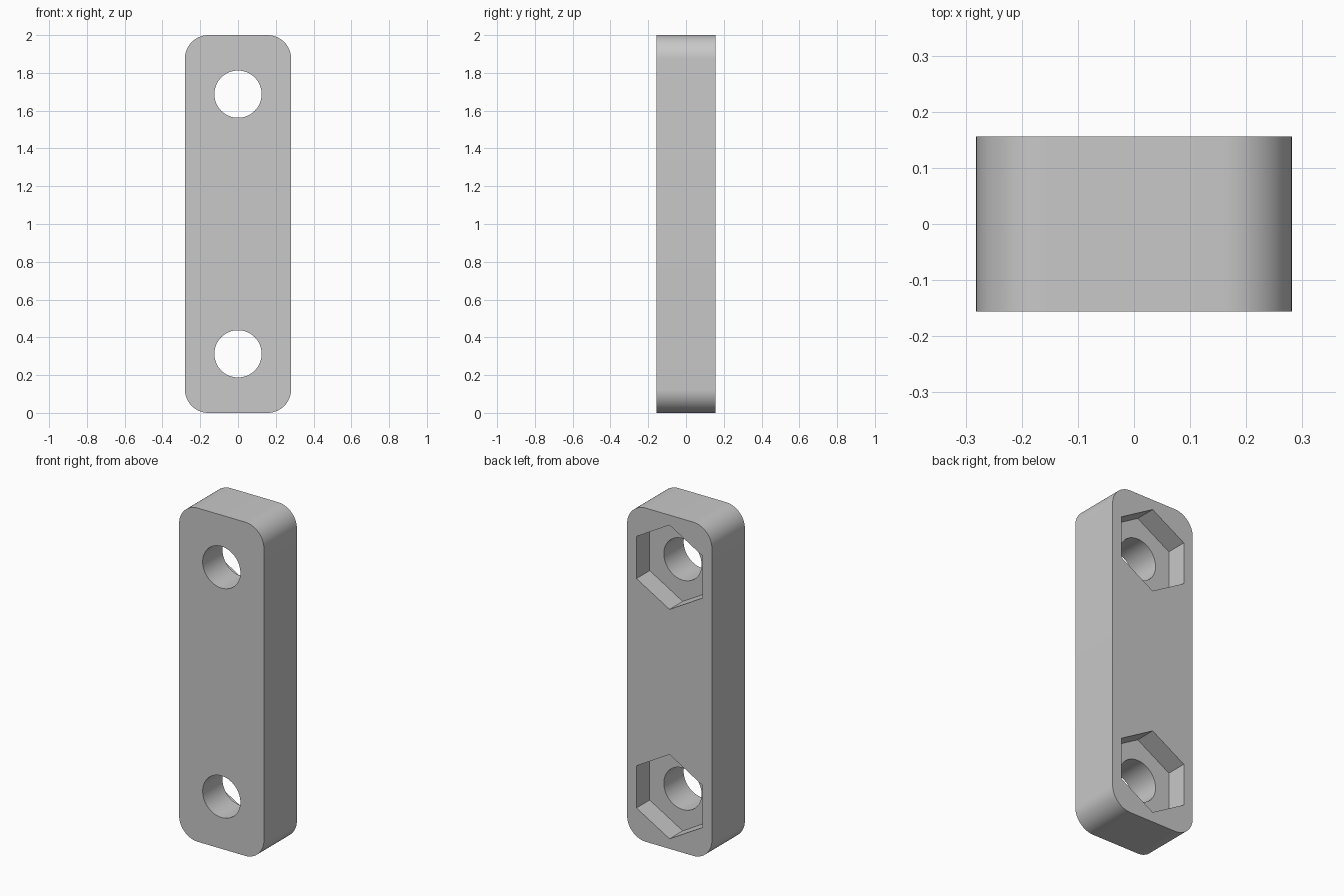
import bpy, bmesh
from math import pi, radians
from mathutils import Matrix

WIDTH, DEPTH, HEIGHT = 0.5625, 0.3125, 2.0
CORNER = 0.125
HOLE_R = 0.125
NUT_R = 0.4375 / 3 ** 0.5      # corner radius of the hexagon
NUT_DEPTH = 0.125
HOLE_HEIGHTS = (0.3125, 1.6875)

old = bpy.data.objects.get("Cube")
if old:
    bpy.data.objects.remove(old, do_unlink=True)

grey = bpy.data.materials.new("light_grey")
grey.use_nodes = True
colour = (0.58, 0.58, 0.58, 1)
grey.diffuse_color = colour
grey.node_tree.nodes["Principled BSDF"].inputs["Base Color"].default_value = colour


def finish(name, bm):
    mesh = bpy.data.meshes.new(name)
    bm.to_mesh(mesh)
    bm.free()
    mesh.materials.append(grey)
    obj = bpy.data.objects.new(name, mesh)
    bpy.context.collection.objects.link(obj)
    return obj


def cutter(name, sides, radius, length, y, z):
    """Prism along y with a corner pointing up."""
    bm = bmesh.new()
    place = (Matrix.Translation((0, y, z)) @ Matrix.Rotation(pi / 2, 4, "X"))
    bmesh.ops.create_cone(bm, cap_ends=True, segments=sides, radius1=radius,
                          radius2=radius, depth=length, matrix=place)
    obj = finish(name, bm)
    obj.hide_render = True
    return obj


# Plate with rounded corners
bm = bmesh.new()
size = Matrix.Diagonal((WIDTH, DEPTH, HEIGHT, 1))
bmesh.ops.create_cube(bm, size=1, matrix=Matrix.Translation((0, 0, HEIGHT / 2)) @ size)
edges = [e for e in bm.edges
         if abs(e.verts[0].co.y - e.verts[1].co.y) > DEPTH / 2]
bmesh.ops.bevel(bm, geom=edges, offset=CORNER, segments=16, profile=0.5,
                affect="EDGES")
plate = finish("plate", bm)

# Bolt holes through the plate and hexagonal nut pockets in the back
cutters = []
for z in HOLE_HEIGHTS:
    cutters.append(cutter("bolt_hole_cutter", 64, HOLE_R, 1, 0, z))
    cutters.append(cutter("nut_pocket_cutter", 6, NUT_R, 2 * NUT_DEPTH, DEPTH / 2, z))

bpy.context.view_layer.objects.active = plate
for c in cutters:
    mod = plate.modifiers.new("cut", "BOOLEAN")
    mod.operation = "DIFFERENCE"
    mod.solver = "EXACT"
    mod.object = c
    bpy.ops.object.modifier_apply(modifier=mod.name)
for c in cutters:
    bpy.data.objects.remove(c, do_unlink=True)

bpy.ops.object.select_all(action="DESELECT")
plate.select_set(True)
bpy.ops.object.shade_smooth_by_angle(angle=radians(30))
